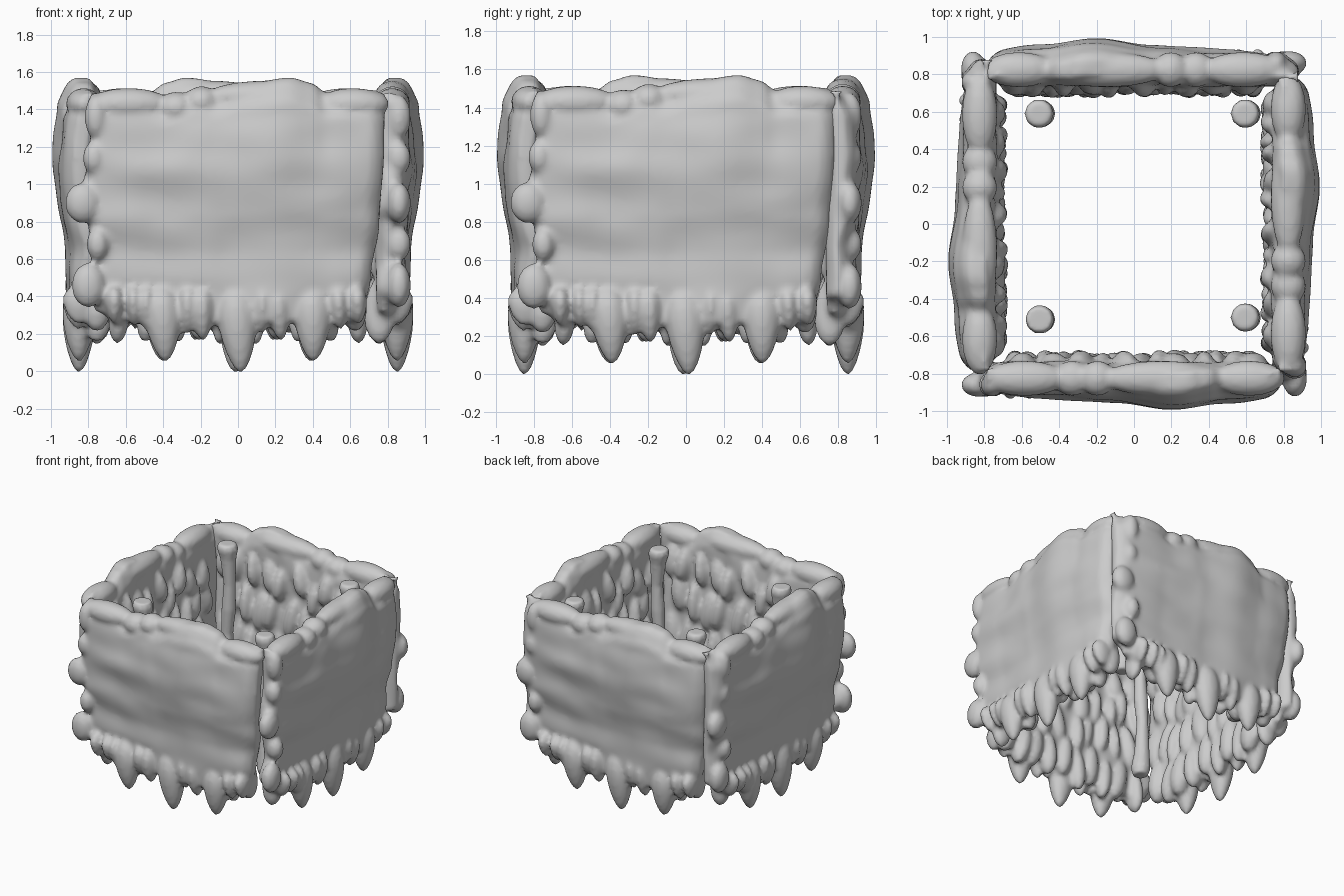
import bpy, bmesh, math, random
from mathutils import Vector, Matrix, noise

if "Cube" in bpy.data.objects:
    bpy.data.objects.remove(bpy.data.objects["Cube"])


def interp(pts, v):
    if v <= pts[0][0]:
        return pts[0][1]
    for (a, b), (c, d) in zip(pts, pts[1:]):
        if v <= c:
            s = (v - a) / (c - a)
            s = s * s * (3 - 2 * s)
            return b + (d - b) * s
    return pts[-1][1]


# wall outlines read as (position, value)
TOP = [(-0.79, 1.49), (-0.5, 1.49), (-0.38, 1.45), (-0.2, 1.52), (-0.13, 1.49),
       (0.05, 1.54), (0.28, 1.57), (0.4, 1.54), (0.47, 1.48), (0.6, 1.49), (0.72, 1.51), (0.79, 1.48)]
LEFT = [(0.27, -0.68), (0.34, -0.78), (0.45, -0.84), (0.6, -0.77), (0.8, -0.8),
        (0.9, -0.85), (1.0, -0.83), (1.2, -0.79), (1.5, -0.79)]
RIGHT = [(0.27, 0.66), (0.5, 0.71), (0.8, 0.755), (1.2, 0.78), (1.5, 0.785)]
OUTER = [(0.27, -0.91), (0.5, -0.93), (0.62, -0.925), (0.85, -0.96), (1.15, -0.985),
         (1.38, -0.96), (1.47, -0.92), (1.53, -0.87)]
BULGE = [(-0.9, 0.085), (-0.5, 0.055), (-0.1, 0.03), (0.2, 0.0), (0.5, 0.03), (0.8, 0.06)]
INNER = [(0.27, -0.74), (0.6, -0.73), (1.1, -0.75), (1.4, -0.74), (1.5, -0.77), (1.53, -0.8)]
# hanging points: x, lowest z, half width
TEETH = [(-0.66, 0.25, .05), (-0.56, 0.24, .04), (-0.49, 0.22, .035), (-0.4, 0.05, .095),
         (-0.27, 0.2, .05), (-0.19, 0.16, .06), (0, -0.01, .10), (0.13, 0.2, .04),
         (0.22, 0.16, .06), (0.4, 0.05, .095), (0.54, 0.22, .05), (0.64, 0.25, .05)]


def blob(bm, loc, rad, tilt=0.0, taper=0.0):
    new = bmesh.ops.create_icosphere(bm, subdivisions=3, radius=1)["verts"]
    rot = Matrix.Rotation(tilt, 3, 'Y')
    for v in new:
        k = 1 + taper * v.co.z
        p = Vector((v.co.x * rad[0] * k, v.co.y * rad[1] * k, v.co.z * rad[2]))
        v.co = rot @ p + Vector(loc)


def slab(bm, extended):
    nu, nv = 60, 44
    front, back = [], []
    for j in range(nv + 1):
        fr, br = [], []
        for i in range(nu + 1):
            s, t = i / nu, j / nv
            zz = 0.27 + t * 1.25
            left = -0.88 if extended and zz > 0.4 else interp(LEFT, zz)
            x = left + s * (interp(RIGHT, zz) - left)
            z = 0.27 + t * (interp(TOP, x) - 0.27)
            edge = min(s, 1 - s) * 1.6
            r = max(0, 1 - edge / 0.08) ** 2 * 0.05
            n = noise.noise(Vector((x * 2.2, 0.3, z * 6))) * 0.022
            n2 = noise.noise(Vector((x * 6, 4.3, z * 3))) * 0.02
            fr.append(bm.verts.new((x, interp(OUTER, zz) + interp(BULGE, x) + n + r, z)))
            br.append(bm.verts.new((x, interp(INNER, zz) + n2 - r, z)))
        front.append(fr)
        back.append(br)
    for j in range(nv):
        for i in range(nu):
            f, b = front, back
            bm.faces.new((f[j][i], f[j][i+1], f[j+1][i+1], f[j+1][i]))
            bm.faces.new((b[j][i], b[j+1][i], b[j+1][i+1], b[j][i+1]))
        for i, flip in ((0, 1), (nu, 0)):
            q = [front[j][i], back[j][i], back[j+1][i], front[j+1][i]]
            bm.faces.new(q[::-1] if flip else q)
    for i in range(nu):
        bm.faces.new((front[nv][i], front[nv][i+1], back[nv][i+1], back[nv][i]))
        bm.faces.new((front[0][i], back[0][i], back[0][i+1], front[0][i+1]))


def finish(bm, name, voxel):
    me = bpy.data.meshes.new(name)
    bm.to_mesh(me)
    bm.free()
    ob = bpy.data.objects.new(name, me)
    bpy.context.collection.objects.link(ob)
    rm = ob.modifiers.new("fuse", 'REMESH')
    rm.mode = 'VOXEL'
    rm.voxel_size = voxel
    rm.use_smooth_shade = True
    sm = ob.modifiers.new("soften", 'SMOOTH')
    sm.factor = 0.5
    sm.iterations = 3
    return ob


def wall(name, turn, extended):
    rng = random.Random(7)
    bm = bmesh.new()
    slab(bm, extended)
    # hanging teeth along the lower edge
    for x, low, w in TEETH:
        h = (0.46 - low) / 2
        blob(bm, (x, -0.85, low + h), (w, 0.085, h), rng.uniform(-.08, .08), 0.3)
    # rounded rim stones
    for a, b, z in ((-0.79, -0.38, 1.43), (-0.41, -0.25, 1.41), (-0.27, -0.12, 1.44),
                    (-0.16, 0.46, 1.47), (0.44, 0.79, 1.43)):
        blob(bm, ((a + b) / 2, -0.825, z), ((b - a) / 2 + .02, 0.095, 0.085))
    # knobs at the left end
    for x, z, rx, rz in ((-0.83, 0.9, .095, .11), (-0.8, 0.46, .09, .12),
                         (-0.76, 1.36, .06, .12), (-0.77, 1.14, .06, .09), (-0.75, .68, .06, .09)):
        blob(bm, (x, -0.86, z), (rx, 0.065, rz))
    # overlapping tongues on the inner face
    for row, (z, h) in enumerate(((0.38, .18), (0.66, .18), (0.95, .17), (1.2, .14))):
        for k in range(10):
            x = -0.63 + k * 0.137 + (row % 2) * 0.05 + rng.uniform(-.03, .03)
            ry = rng.uniform(.06, .085)
            blob(bm, (min(x, 0.64), -0.755, z + rng.uniform(-.07, .07)),
                 (rng.uniform(.05, .075), ry, h), rng.uniform(-.25, .25), -0.15)
    ob = finish(bm, name, 0.019)
    ob.rotation_euler.z = math.radians(turn)


def post(name, x, y, top):
    # knobbly pole, flared at both ends
    bm = bmesh.new()
    rings = []
    prof = [(0.3, .055), (0.36, .075), (0.5, .06), (0.75, .045), (0.95, .055),
            (1.15, .045), (top - .12, .062), (top - .04, .08), (top, .068)]
    for z, r in prof:
        dx = 0.012 * math.sin(z * 7)
        rings.append([bm.verts.new((dx + r * math.cos(a * math.tau / 10),
                                    r * math.sin(a * math.tau / 10), z)) for a in range(10)])
    for p, q in zip(rings, rings[1:]):
        for i in range(10):
            j = (i + 1) % 10
            bm.faces.new((p[i], p[j], q[j], q[i]))
    bm.faces.new(rings[0][::-1])
    bm.faces.new(rings[-1])
    ob = finish(bm, name, 0.014)
    ob.location = (x, y, 0)


for name, turn, ext in (("front_wall", 0, False), ("right_wall", 90, False),
                        ("back_wall", 180, True), ("left_wall", 270, True)):
    wall(name, turn, ext)
for name, x, y, top in (("back_left_post", -0.5, 0.59, 1.48), ("back_right_post", 0.6, 0.59, 1.45),
                        ("front_left_post", -0.5, -0.51, 1.43), ("front_right_post", 0.6, -0.5, 1.45)):
    post(name, x, y, top)
